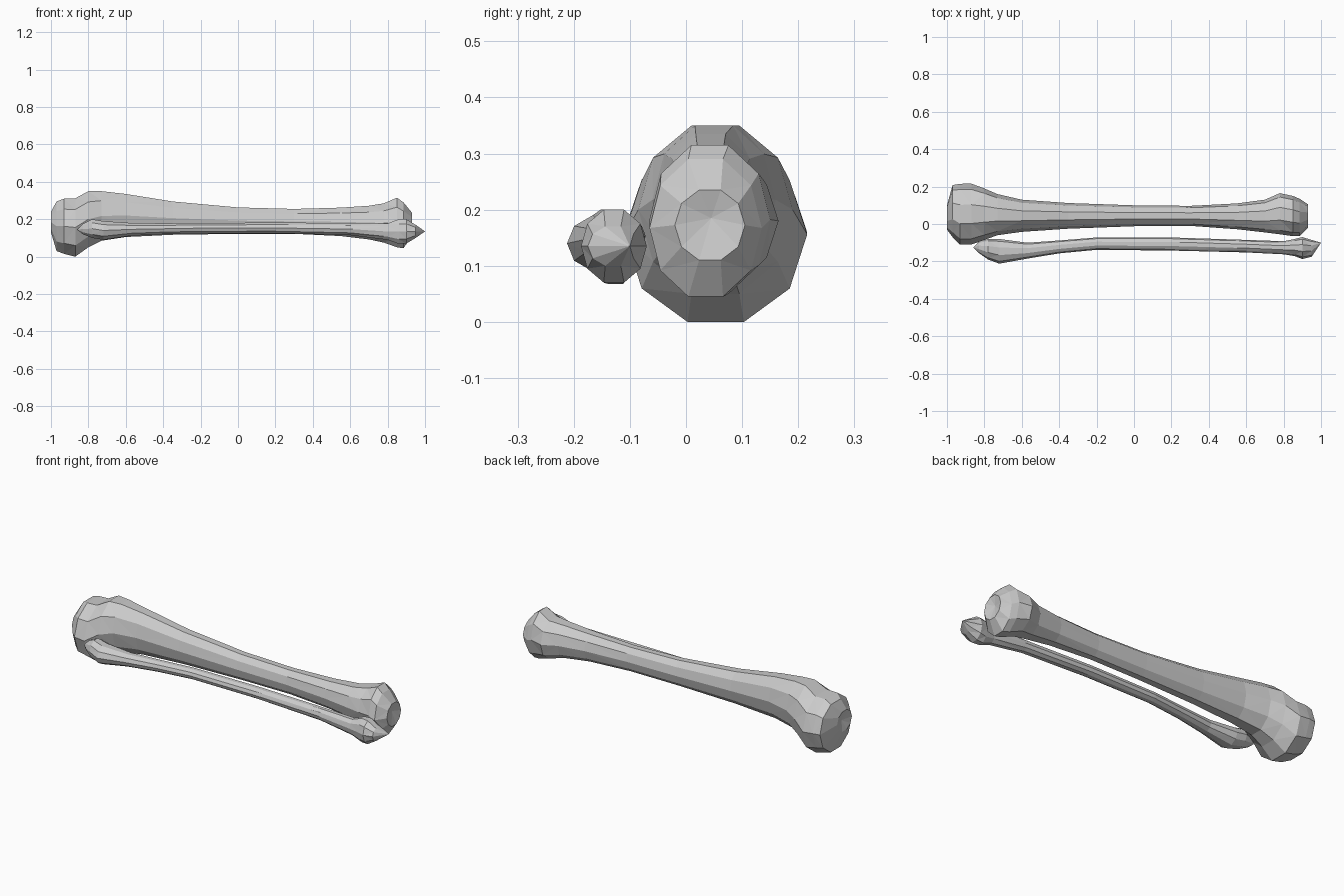
import bpy, bmesh, math

SIDES = 10


def bone(name, stations, start, end):
    """Loft ten-sided rings (x, y_min, y_max, z_min, z_max) and close with end points."""
    bm = bmesh.new()
    rings = []
    for x, y0, y1, z0, z1 in stations:
        ring = []
        for i in range(SIDES):
            a = 2 * math.pi * i / SIDES
            y = (y0 + y1) / 2 + (y1 - y0) / 2 * math.cos(a)
            z = (z0 + z1) / 2 + (z1 - z0) / 2 * math.sin(a) / math.sin(math.radians(72))
            ring.append(bm.verts.new((x, y, z)))
        rings.append(ring)
    for a, b in zip(rings, rings[1:]):
        for i in range(SIDES):
            j = (i + 1) % SIDES
            bm.faces.new((a[i], a[j], b[j], b[i]))
    for ring, tip in ((rings[0], start), (rings[-1], end)):
        v = bm.verts.new(tip)
        for i in range(SIDES):
            bm.faces.new((ring[i], ring[(i + 1) % SIDES], v))
    bmesh.ops.triangulate(bm, faces=bm.faces[:])
    bmesh.ops.recalc_face_normals(bm, faces=bm.faces[:])
    mesh = bpy.data.meshes.new(name)
    bm.to_mesh(mesh)
    bm.free()
    ob = bpy.data.objects.new(name, mesh)
    bpy.context.collection.objects.link(ob)
    return ob


# Shin bone: broad knee end, front ridge, slender shaft, flared ankle end
bone("shin_bone", [
    (-1.00, -0.03, 0.10, 0.13, 0.24),
    (-0.97, -0.07, 0.208, 0.03, 0.295),
    (-0.93, -0.11, 0.215, 0.015, 0.31),
    (-0.87, -0.11, 0.216, 0.00, 0.312),
    (-0.80, -0.085, 0.19, 0.05, 0.35),
    (-0.73, -0.06, 0.16, 0.085, 0.35),
    (-0.60, -0.042, 0.13, 0.105, 0.335),
    (-0.35, -0.025, 0.112, 0.117, 0.295),
    (0.00, -0.012, 0.10, 0.122, 0.263),
    (0.30, -0.01, 0.097, 0.122, 0.255),
    (0.55, -0.028, 0.11, 0.11, 0.262),
    (0.70, -0.045, 0.13, 0.092, 0.272),
    (0.78, -0.055, 0.165, 0.075, 0.285),
    (0.85, -0.065, 0.15, 0.05, 0.315),
    (0.885, -0.065, 0.135, 0.045, 0.29),
    (0.93, -0.02, 0.105, 0.11, 0.235),
], (-0.985, 0.04, 0.185), (0.915, 0.045, 0.185))

# Calf bone: thin rod beside it with a knobbly head and a pointed ankle end
bone("calf_bone", [
    (-0.83, -0.155, -0.095, 0.12, 0.175),
    (-0.78, -0.19, -0.08, 0.10, 0.20),
    (-0.72, -0.212, -0.08, 0.09, 0.19),
    (-0.57, -0.185, -0.10, 0.112, 0.18),
    (-0.40, -0.157, -0.088, 0.12, 0.178),
    (-0.20, -0.138, -0.072, 0.125, 0.18),
    (0.20, -0.142, -0.072, 0.125, 0.182),
    (0.60, -0.152, -0.085, 0.115, 0.18),
    (0.80, -0.162, -0.092, 0.09, 0.178),
    (0.86, -0.172, -0.08, 0.068, 0.20),
    (0.90, -0.187, -0.07, 0.07, 0.20),
    (0.95, -0.175, -0.085, 0.10, 0.17),
], (-0.86, -0.125, 0.145), (1.0, -0.10, 0.135))
